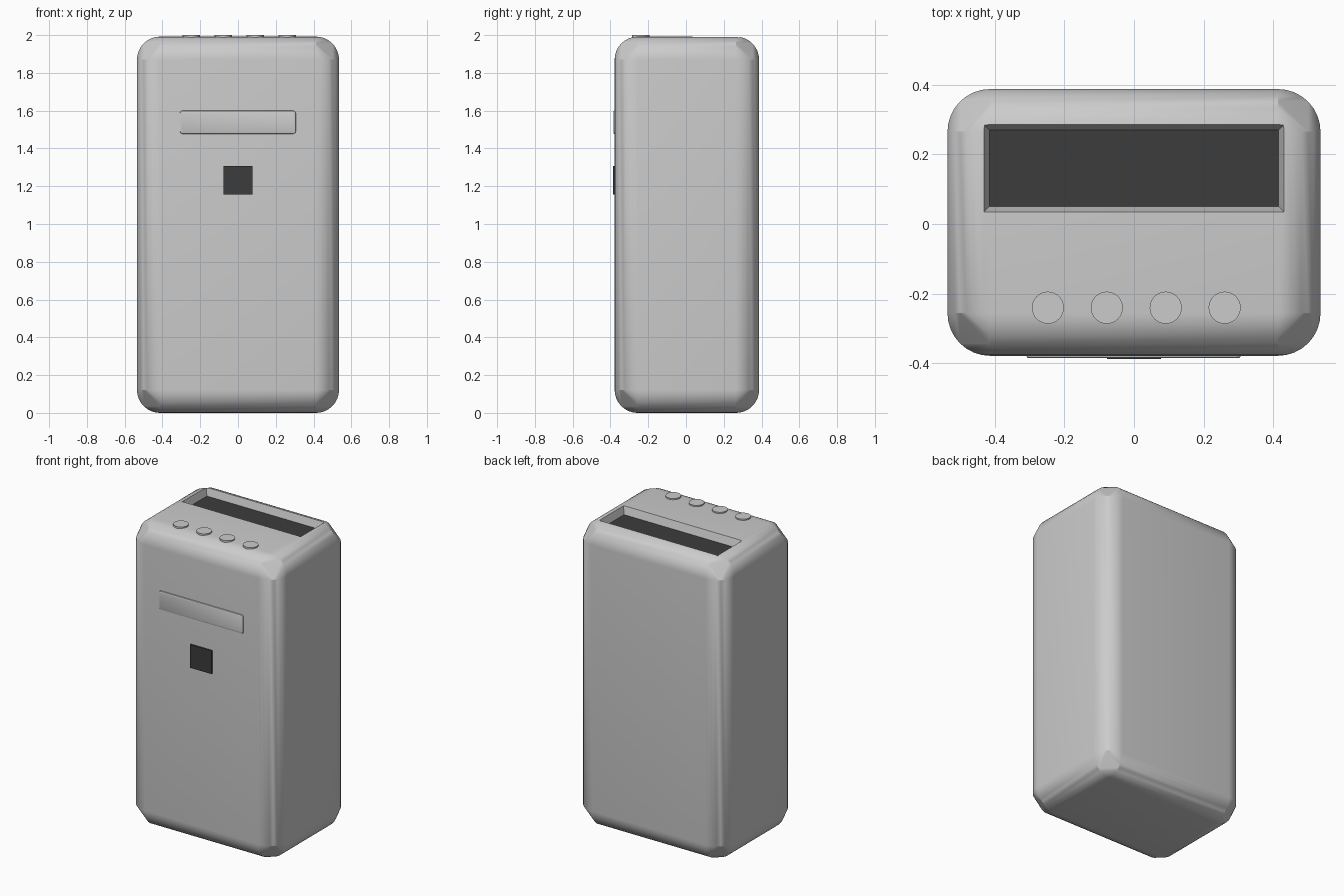
import bpy, bmesh
from mathutils import Vector

if "Cube" in bpy.data.objects:
    bpy.data.objects.remove(bpy.data.objects["Cube"])

R = 0.122                                # corner radius of the housing
BODY_MIN = Vector((-0.535, -0.378, 0.0))
BODY_MAX = Vector((0.535, 0.387, 1.992))


def material(name, rgb):
    m = bpy.data.materials.new(name)
    m.diffuse_color = (*rgb, 1)
    m.use_nodes = True
    m.node_tree.nodes["Principled BSDF"].inputs["Base Color"].default_value = m.diffuse_color
    return m


def finish(bm, name, mat=None, smooth=False):
    bmesh.ops.recalc_face_normals(bm, faces=bm.faces)
    me = bpy.data.meshes.new(name)
    bm.to_mesh(me)
    bm.free()
    ob = bpy.data.objects.new(name, me)
    bpy.context.collection.objects.link(ob)
    if mat:
        me.materials.append(mat)
    if smooth:
        bpy.context.view_layer.objects.active = ob
        bpy.ops.object.select_all(action='DESELECT')
        ob.select_set(True)
        bpy.ops.object.shade_smooth_by_angle(angle=0.5)
    return ob


def box_bm(lo, hi):
    bm = bmesh.new()
    bmesh.ops.create_cube(bm, size=1)
    lo, hi = Vector(lo), Vector(hi)
    for v in bm.verts:
        v.co = (lo + hi) / 2 + v.co * (hi - lo)
    return bm


dark = material("dark_panel", (0.045, 0.045, 0.045))

# Housing: rounded edges, with each corner closed by one flat-filled patch
bm = box_bm(BODY_MIN, BODY_MAX)
bmesh.ops.bevel(bm, geom=bm.edges[:], offset=R, offset_type='OFFSET',
                segments=8, profile=0.5, affect='EDGES')
mid = (BODY_MIN + BODY_MAX) / 2
corners = [f for f in bm.faces
           if all(abs(c) > 0.05 for c in f.calc_center_median() - mid)]
bmesh.ops.delete(bm, geom=corners, context='FACES')
bmesh.ops.delete(bm, geom=[v for v in bm.verts if not v.link_faces], context='VERTS')
caps = bmesh.ops.holes_fill(bm, edges=[e for e in bm.edges if e.is_boundary], sides=0)
bmesh.ops.triangulate(bm, faces=caps['faces'])
housing = finish(bm, "housing", smooth=True)

# Top tray recess with sloping walls
bm = box_bm((-0.415, 0.05, 1.94), (0.415, 0.27, 2.04))
for v in bm.verts:
    if v.co.z > 2:
        v.co.x += 0.03 if v.co.x > 0 else -0.03
        v.co.y += 0.03 if v.co.y > 0.16 else -0.03
cutter = finish(bm, "tray_cutter")
cutter.hide_render = True
cutter.hide_set(True)
cut = housing.modifiers.new("tray", 'BOOLEAN')
cut.operation = 'DIFFERENCE'
cut.solver = 'EXACT'
cut.object = cutter

# Dark floor of the tray
finish(box_bm((-0.415, 0.05, 1.935), (0.415, 0.27, 1.942)), "tray_floor", dark)

# Row of round buttons
for i in range(4):
    bm = bmesh.new()
    bmesh.ops.create_cone(bm, cap_ends=True, segments=32, radius1=0.046,
                          radius2=0.046, depth=0.03)
    bmesh.ops.translate(bm, verts=bm.verts, vec=(-0.247 + i * 0.169, -0.24, 1.985))
    finish(bm, f"button_{i + 1}", smooth=True)

# Raised front plate with softened edges
bm = box_bm((-0.308, -0.385, 1.477), (0.306, -0.37, 1.6))
side = [e for e in bm.edges if abs(e.verts[0].co.y - e.verts[1].co.y) > 0.01]
bmesh.ops.bevel(bm, geom=side, offset=0.014, segments=3, profile=0.5, affect='EDGES')
rim = [e for e in bm.edges if all(v.co.y < -0.384 for v in e.verts)]
bmesh.ops.bevel(bm, geom=rim, offset=0.006, segments=2, profile=0.5, affect='EDGES')
finish(bm, "front_plate", smooth=True)

# Dark square sensor window
finish(box_bm((-0.078, -0.387, 1.155), (0.078, -0.37, 1.308)), "sensor_window", dark)
